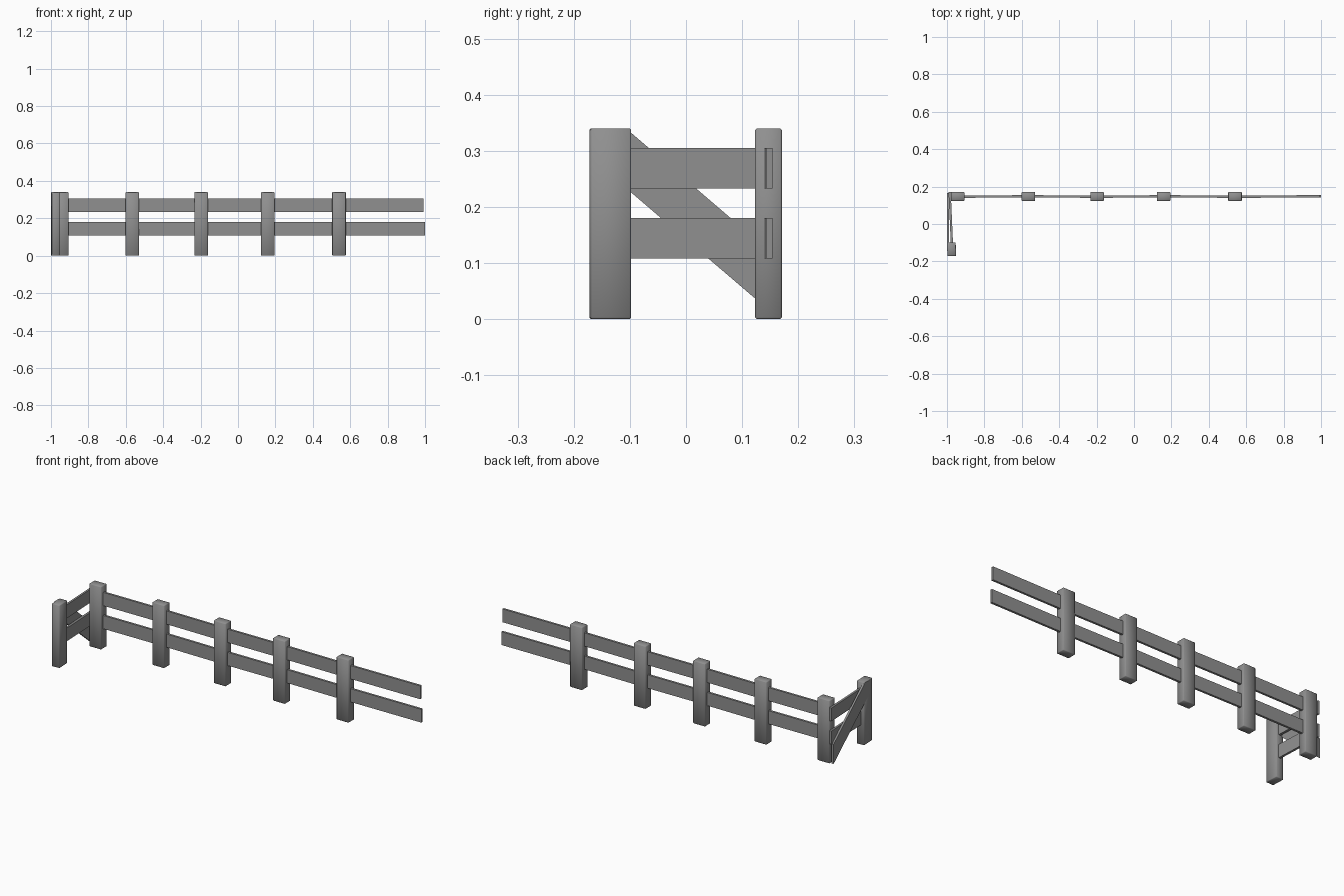
import bpy, bmesh, math
from mathutils import Matrix

if "Cube" in bpy.data.objects:
    bpy.data.objects.remove(bpy.data.objects["Cube"])

WOOD = bpy.data.materials.new("dark_grey")
WOOD.diffuse_color = (0.28, 0.28, 0.28, 1)
WOOD.use_nodes = True
WOOD.node_tree.nodes["Principled BSDF"].inputs["Base Color"].default_value = WOOD.diffuse_color


def finish(name, bm, bevel=0.0):
    me = bpy.data.meshes.new(name)
    bmesh.ops.recalc_face_normals(bm, faces=bm.faces)
    bm.to_mesh(me)
    bm.free()
    me.materials.append(WOOD)
    ob = bpy.data.objects.new(name, me)
    bpy.context.collection.objects.link(ob)
    if bevel:
        mod = ob.modifiers.new("soft_edges", 'BEVEL')
        mod.width = bevel
        mod.segments = 1
        for p in me.polygons:
            p.use_smooth = True
    return ob


def box(name, center, size, yaw=0.0, bevel=0.0):
    bm = bmesh.new()
    bmesh.ops.create_cube(bm, size=1.0)
    bm.transform(Matrix.Diagonal((*size, 1)))
    ob = finish(name, bm, bevel)
    ob.location = center
    ob.rotation_euler.z = math.radians(yaw)
    return ob


POST_H, RAIL_H, RAIL_T = 0.34, 0.072, 0.012
RAIL_Z = {"lower": 0.144, "upper": 0.269}

# Posts of the long run
post_x = [-0.943, -0.565, -0.197, 0.159, 0.54]
for i, x in enumerate(post_x):
    box(f"post_{i + 1}", (x, 0.147, POST_H / 2), (0.073, 0.048, POST_H), 0, 0.003)

# Slightly turned end post of the short return
box("return_post", (-0.975, -0.135, POST_H / 2), (0.046, 0.073, POST_H), 2.5, 0.003)

for level, z in RAIL_Z.items():
    # Long rails, one board per bay with a slight alternating skew
    ends = post_x + [0.999 if level == "lower" else 0.993]
    for i in range(len(post_x)):
        a, b = ends[i], ends[i + 1]
        box(f"{level}_rail_{i + 1}", ((a + b) / 2, 0.147, z),
            (b - a, RAIL_T, RAIL_H), 0.4 * (-1) ** i)
    # Short return rails
    box(f"{level}_return_rail", (-0.979, 0.018, z), (RAIL_T, 0.306, RAIL_H), 2.5)

# Diagonal brace on the outside of the return, ends trimmed
outline = [(0.165, 0.001), (0.165, 0.107), (-0.106, 0.339), (-0.145, 0.339), (-0.145, 0.266)]
bm = bmesh.new()
face = bm.faces.new([bm.verts.new((-1.0, y, z)) for y, z in outline])
new = bmesh.ops.extrude_face_region(bm, geom=[face])["geom"]
bmesh.ops.translate(bm, vec=(0.011, 0, 0),
                    verts=[v for v in new if isinstance(v, bmesh.types.BMVert)])
finish("return_brace", bm)
